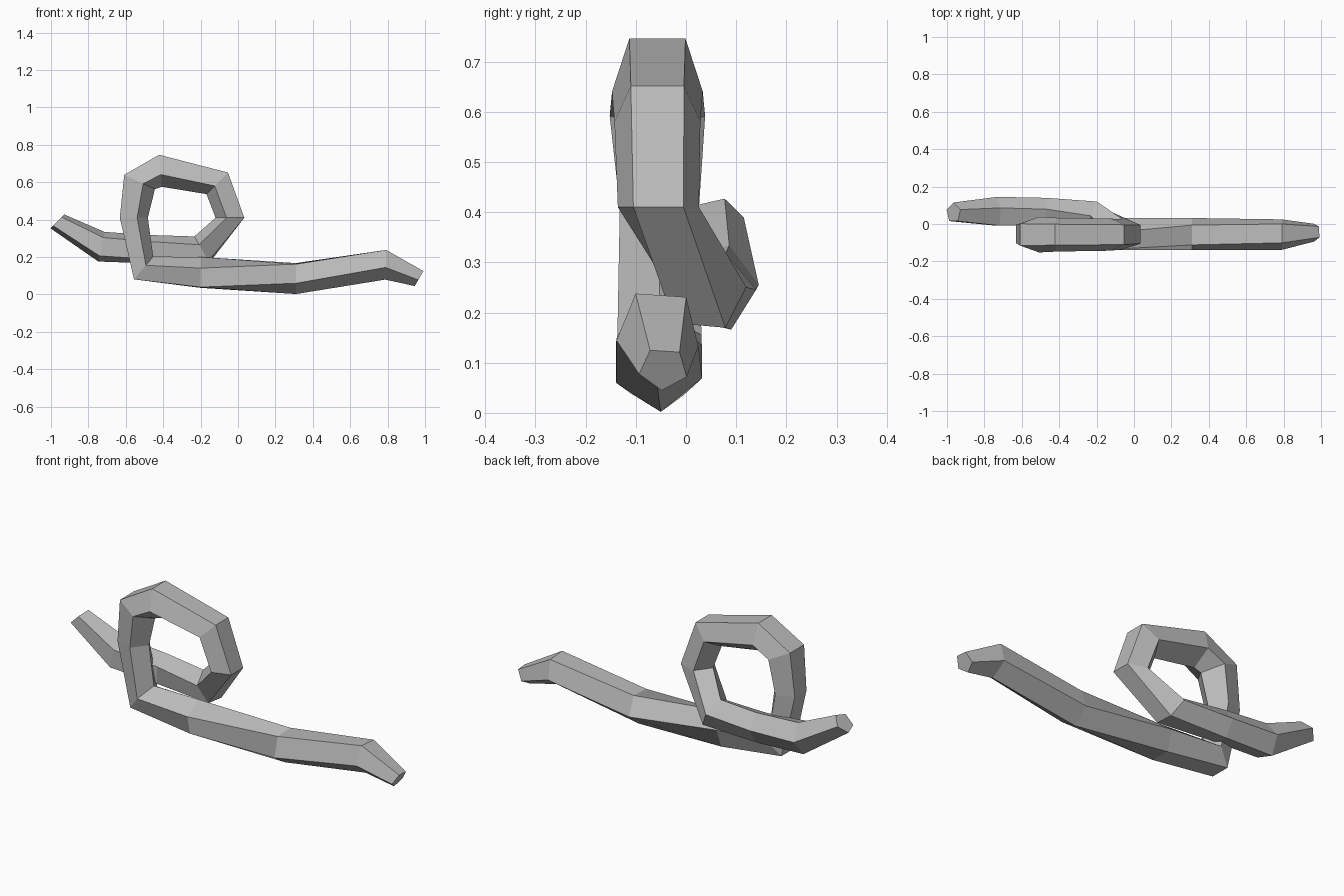
import bpy
import bmesh
from math import cos, sin, radians
from mathutils import Vector

SIDES = 5

# Path of the looped rope: x, y, z, radius, angle of the outward side in the xz plane, roll
STATIONS = [
    # rear tail, running towards the loop
    (-.965, .06, .39, .055, 225, 18),
    (-.73, .06, .255, .085, 258, 18),
    (-.47, .06, .24, .08, 268, 22),
    (-.19, .035, .235, .087, 300, 30),
    # round the loop
    (-.035, -.055, .41, .085, 360, 36),
    (-.105, -.057, .6, .09, 405, 36),
    (-.415, -.057, .67, .095, 455, 36),
    (-.535, -.057, .605, .1, 515, 36),
    (-.565, -.053, .41, .083, 540, 36),
    (-.51, -.053, .135, .088, 590, 36),
    # front tail, twisting as it runs out
    (-.2, -.055, .11, .09, 628, 34),
    (.31, -.055, .092, .09, 630, 3),
    (.79, -.055, .165, .086, 628, -4),
    (.97, -.045, .088, .05, 600, -4),
]


def make_material(name, color):
    mat = bpy.data.materials.new(name)
    mat.use_nodes = True
    mat.diffuse_color = color
    bsdf = next(n for n in mat.node_tree.nodes if n.type == 'BSDF_PRINCIPLED')
    bsdf.inputs["Base Color"].default_value = color
    return mat


def add_ring(bm, x, y, z, radius, angle, roll):
    """Add one five-sided cross-section of the rope."""
    centre = Vector((x, y, z))
    outward = Vector((cos(radians(angle)), 0, sin(radians(angle))))
    back = Vector((0, 1, 0))
    turns = [radians(roll + 360 * k / SIDES) for k in range(SIDES)]
    return [bm.verts.new(centre + radius * (cos(t) * outward + sin(t) * back))
            for t in turns]


def build_rope(name, stations, material):
    """Sweep the cross-sections into one closed tube with capped ends."""
    bm = bmesh.new()
    rings = [add_ring(bm, *station) for station in stations]
    for a, b in zip(rings, rings[1:]):
        for k in range(SIDES):
            n = (k + 1) % SIDES
            bm.faces.new((a[k], a[n], b[n], b[k]))
    bm.faces.new(rings[0])
    bm.faces.new(rings[-1])
    bmesh.ops.recalc_face_normals(bm, faces=bm.faces[:])
    mesh = bpy.data.meshes.new(name)
    bm.to_mesh(mesh)
    bm.free()
    mesh.materials.append(material)
    obj = bpy.data.objects.new(name, mesh)
    bpy.context.collection.objects.link(obj)
    return obj


cube = bpy.data.objects.get("Cube")
if cube:
    bpy.data.objects.remove(cube, do_unlink=True)

grey = make_material("rope_grey", (.5, .5, .5, 1))
build_rope("looped_rope", STATIONS, grey)
